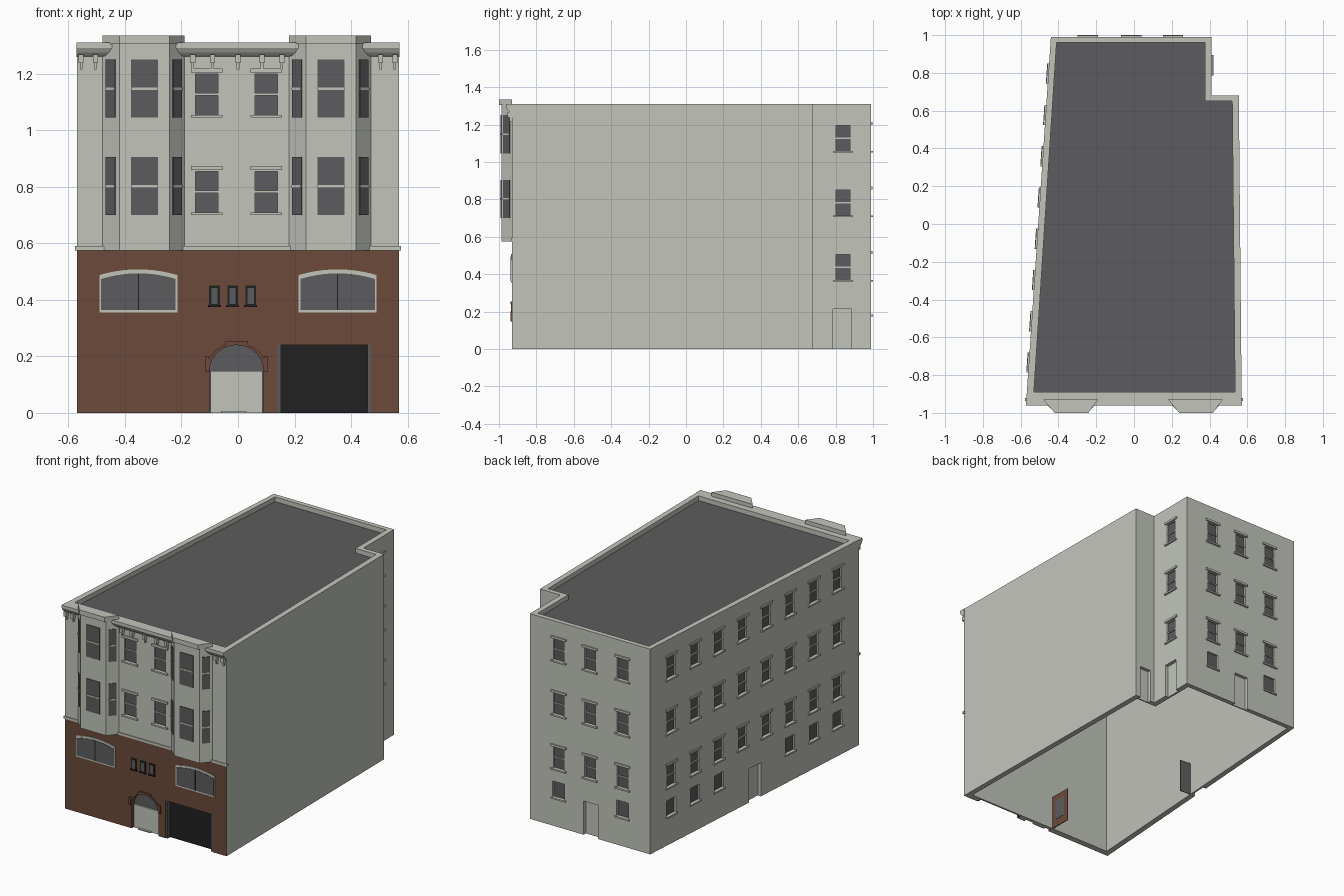
import bpy, bmesh, math
from mathutils import Matrix, Vector

if "Cube" in bpy.data.objects:
    bpy.data.objects.remove(bpy.data.objects["Cube"], do_unlink=True)


# Materials
def material(name, rgb):
    m = bpy.data.materials.new(name)
    m.use_nodes = True
    m.diffuse_color = (*rgb, 1)
    m.node_tree.nodes["Principled BSDF"].inputs["Base Color"].default_value = (*rgb, 1)
    return m


STONE, BRICK, SLATE, BLACK = range(4)
palette = [material("pale_stone", (.54, .56, .50)), material("brown_brick", (.147, .067, .041)),
           material("slate_grey", (.107, .107, .112)), material("black_metal", (.015, .015, .015))]
parts = {}


# Helpers: frames have local x along the wall, y into the wall, z up
def axes(x, y, z, origin=(0, 0, 0)):
    m = Matrix((x, y, z)).transposed().to_4x4()
    m.translation = Vector(origin)
    return m


def wall(p, q):
    t = (Vector((*q, 0)) - Vector((*p, 0))).normalized()
    return axes(t, Vector((-t.y, t.x, 0)), Vector((0, 0, 1)), (*p, 0))


def prism(part, m, pts, d0, d1, mat=STONE, cap=None):
    if part not in parts:
        parts[part] = bmesh.new()
    bm = parts[part]
    a, b = ([bm.verts.new(m @ Vector((x, d, z))) for x, z in pts] for d in (d0, d1))
    n = len(pts)
    faces = [bm.faces.new(a), bm.faces.new(b[::-1])]
    faces += [bm.faces.new((a[i], b[i], b[(i + 1) % n], a[(i + 1) % n])) for i in range(n)]
    for f in faces:
        f.material_index = mat
    if cap is not None:
        faces[1].material_index = cap


def box(part, m, x0, x1, z0, z1, d0, d1, mat=STONE, cap=None):
    prism(part, m, [(x0, z0), (x1, z0), (x1, z1), (x0, z1)], d0, d1, mat, cap)


def curve(x0, x1, spring, rise, power, steps=16):
    c, r = (x0 + x1) / 2, (x1 - x0) / 2
    ts = [math.cos(math.pi * i / steps) for i in range(steps + 1)]
    return [(c + r * t, spring + rise * max(0, 1 - t * t) ** power) for t in ts]


def arch(x0, x1, bottom, spring, rise, power):
    return [(x0, bottom), (x1, bottom)] + curve(x0, x1, spring, rise, power)


def sash_window(m, x, z, w, h):
    l, r = x - w / 2, x + w / 2
    box("cutter", m, l, r, z, z + h, -.05, .012, STONE, SLATE)
    box("window_bars", m, l, r, z + h / 2 - .004, z + h / 2 + .004, .004, .014)
    box("window_sills", m, l - .016, r + .016, z - .01, z, -.01, .003)
    box("window_lintels", m, l - .016, r + .016, z + h + .004, z + h + .018, -.008, .003)


def low_window(m, x):
    box("cutter", m, x - .042, x + .042, .185, .285, -.05, .012, STONE, SLATE)
    box("window_sills", m, x - .05, x + .05, .175, .185, -.01, .003)


def side_door(m, x, w):
    box("cutter", m, x - w / 2, x + w / 2, -.05, .215, -.05, .022, STONE, STONE)


def flush_window(m, x, z, w, h):
    box("bay_glass", m, x - w / 2, x + w / 2, z, z + h, -.004, .002, SLATE)
    box("bay_window_bars", m, x - w / 2, x + w / 2, z + h / 2 - .004, z + h / 2 + .004, -.007, .002)


# Main walls, hollow underneath, with a sunken roof behind the parapet
plan = axes((1, 0, 0), (0, 0, 1), (0, 1, 0))
outer = [(-.57, -.93), (.57, -.93), (.555, .68), (.41, .68), (.41, .99), (-.44, .99)]
inner = [(-.53, -.89), (.535, -.89), (.52, .65), (.375, .65), (.375, .96), (-.41, .96)]
prism("building_walls", plan, outer, 0, 1.31)
prism("cutter", plan, inner, -.1, 1.24)
prism("cutter", plan, inner, 1.4, 1.28, STONE, SLATE)

front = wall((0, -.93), (1, -.93))
back = wall((0, .99), (-1, .99))
left = wall((-.44, .99), (-.57, -.93))
notch_side = wall((.41, .68), (.41, .99))
notch_back = wall((.555, .68), (.41, .68))

# Sash windows on the back, left side and notch
for z in (.37, .715, 1.06):
    for x in (-.206, .015, .245):
        sash_window(back, x, z, .075, .135)
    for i in range(8):
        sash_window(left, .195 + i * .219, z, .075, .135)
    sash_window(notch_side, .16, z, .075, .135)
for x in (-.206, .245):
    low_window(back, x)
for i in (0, 1, 2, 5, 6, 7):
    low_window(left, .195 + i * .219)

# Side and back doors
side_door(back, .02, .1)
side_door(left, .965, .11)
side_door(notch_side, .155, .1)
side_door(notch_back, .075, .08)
box("side_door_lining", left, 1.02, 1.025, 0, .215, .03, .11, SLATE)

# Front windows between the bays
for x in (-.11, .1):
    for z in (.71, 1.055):
        sash_window(front, x, z, .08, .145)

# Arched entrance with brick surround
prism("cutter", front, arch(-.1, .09, -.05, .15, .09, .5), -.05, .028, BRICK, SLATE)
box("entrance_door", front, -.097, .087, 0, .148, .018, .03)
box("entrance_step", front, -.06, .03, 0, .006, .005, .02)
ring = curve(-.113, .103, .15, .098, .5) + curve(-.1, .09, .15, .09, .5)[::-1]
prism("arch_surround", front, ring, -.006, .003, BRICK)
box("arch_keystone", front, -.045, .035, .24, .254, -.008, .003, BRICK)
for s in (-1, 1):
    x = -.005 + s * .104
    box("arch_imposts", front, x - .007, x + .007, .147, .2, -.007, .003, BRICK)
lobby = wall((-.1, -.9), (-.1, -.75))
box("lobby_panel", lobby, .01, .15, 0, .22, 0, .005, BRICK)
box("lobby_pane", lobby, .04, .12, .05, .18, -.002, .001, SLATE)

# Garage door
box("cutter", front, .14, .47, -.05, .24, -.05, .028, BRICK, BLACK)
for x in (.14, .458):
    box("garage_posts", front, x, x + .012, 0, .24, .004, .03, SLATE)

# Wide curved-top windows
for x0, x1 in ((-.49, -.215), (.215, .49)):
    mid = (x0 + x1) / 2
    prism("wide_window_frames", front, arch(x0, x1, .356, .488, .02, 1), -.005, .003)
    prism("wide_window_glass", front, arch(x0 + .006, x1 - .006, .364, .474, .02, 1), -.007, .002, SLATE)
    box("wide_window_mullions", front, mid - .002, mid + .002, .364, .492, -.009, .002, BLACK)

# Three small black-framed windows
for x in (-.083, -.019, .045):
    box("small_window_frames", front, x - .019, x + .019, .38, .45, -.005, .003, BLACK)
    box("small_window_sills", front, x - .023, x + .023, .374, .381, -.009, .003, BLACK)
    box("small_window_glass", front, x - .011, x + .011, .386, .442, -.007, .002, SLATE)

# Angled bays with caps and windows
for x0, x1 in ((-.48, -.19), (.18, .47)):
    def bay_outline(y):
        return [(x0, -.93), (x0 + .06, y), (x1 - .052, y), (x1, -.93)]
    corners = bay_outline(-.987)
    prism("bays", plan, corners + [(x1, -.92), (x0, -.92)], .575, 1.305)
    prism("bay_caps", plan, bay_outline(-1.0), 1.305, 1.335)
    for i, w in enumerate((.046, .095, .046)):
        p, q = corners[i], corners[i + 1]
        for z in (.7, 1.045):
            flush_window(wall(p, q), math.dist(p, q) / 2, z, w, .205)

# Cornice, brackets and belt course
along = axes((0, 1, 0), (1, 0, 0), (0, 0, 1))
profile = [(-.925, 1.31), (-.962, 1.31), (-.962, 1.292), (-.952, 1.276), (-.94, 1.264), (-.925, 1.26)]
prism("cornice", along, profile, -.572, .572)
for x in (-.555, -.505, -.16, -.09, 0, .085, .155, .505, .555):
    box("cornice_brackets", front, x - .009, x + .009, 1.238, 1.268, -.024, .003)
    box("cornice_brackets", front, x - .005, x + .005, 1.215, 1.238, -.013, .003)
box("belt_course", front, -.576, .576, .575, .59, -.006, .01)

# Turn the collected parts into objects
objects = {}
for name, bm in parts.items():
    bmesh.ops.recalc_face_normals(bm, faces=bm.faces)
    whole = name in ("building_walls", "cutter")
    if name == "building_walls":
        geom = bm.verts[:] + bm.edges[:] + bm.faces[:]
        bmesh.ops.bisect_plane(bm, geom=geom, plane_co=(0, 0, .575), plane_no=(0, 0, 1))
        bm.normal_update()
        for f in bm.faces:
            if f.normal.y < -.9 and f.calc_center_median().z < .575:
                f.material_index = BRICK
    mesh = bpy.data.meshes.new(name)
    used = palette if whole else [palette[bm.faces[:][0].material_index]]
    if not whole:
        for f in bm.faces:
            f.material_index = 0
    for m in used:
        mesh.materials.append(m)
    bm.to_mesh(mesh)
    bm.free()
    objects[name] = bpy.data.objects.new(name, mesh)
    bpy.context.scene.collection.objects.link(objects[name])

# Carve the openings, cavity and roof well
walls, cutter = objects["building_walls"], objects["cutter"]
cutter.hide_render = True
carve = walls.modifiers.new("openings", "BOOLEAN")
carve.operation, carve.solver, carve.object = "DIFFERENCE", "EXACT", cutter
bpy.context.view_layer.objects.active = walls
bpy.ops.object.modifier_apply(modifier=carve.name)
bpy.data.objects.remove(cutter, do_unlink=True)
